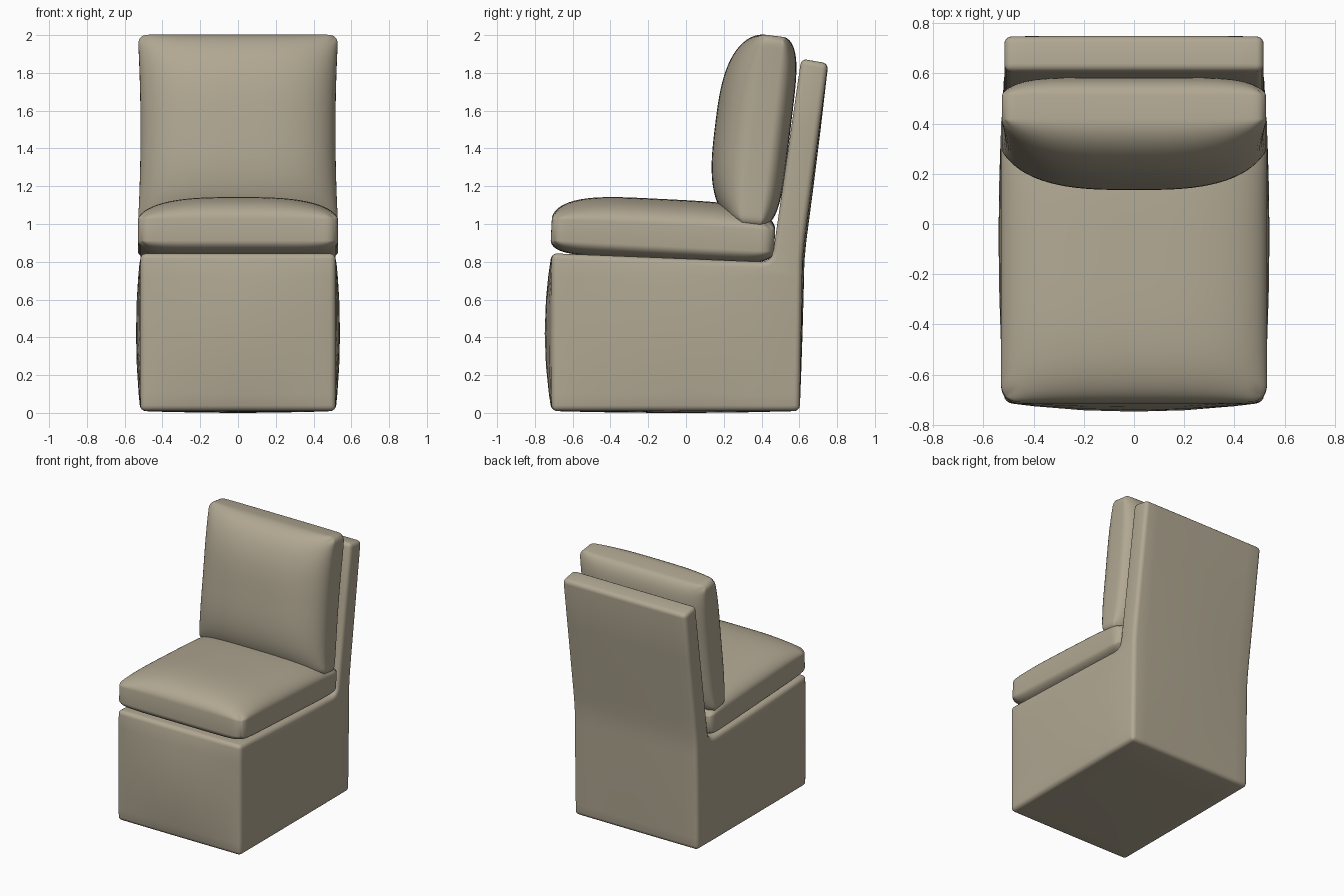
import bpy, bmesh, math
from mathutils import Vector

if "Cube" in bpy.data.objects:
    bpy.data.objects.remove(bpy.data.objects["Cube"])

fabric = bpy.data.materials.new("beige fabric")
fabric.diffuse_color = (0.44, 0.39, 0.29, 1)
fabric.use_nodes = True
fabric.node_tree.nodes["Principled BSDF"].inputs["Base Color"].default_value = fabric.diffuse_color


def finish(bm, name):
    bmesh.ops.recalc_face_normals(bm, faces=bm.faces)
    for f in bm.faces:
        f.smooth = True
    me = bpy.data.meshes.new(name)
    bm.to_mesh(me)
    bm.free()
    me.materials.append(fabric)
    ob = bpy.data.objects.new(name, me)
    bpy.context.collection.objects.link(ob)
    return ob


# Frame: L-shaped side profile extruded across x, softly bulged and bevelled
W = 0.517
profile = [(-0.712, 0.01), (-0.712, 0.845), (0.40, 0.80), (0.43, 0.807),
           (0.452, 0.825), (0.463, 0.86), (0.61, 1.875), (0.752, 1.85),
           (0.637, 1.0), (0.624, 0.9), (0.615, 0.8), (0.602, 0.01)]
bm = bmesh.new()
face = bm.faces.new([bm.verts.new((-W, y, z)) for y, z in profile])
ext = bmesh.ops.extrude_face_region(bm, geom=[face])
bmesh.ops.translate(bm, vec=(2 * W, 0, 0),
                    verts=[g for g in ext["geom"] if isinstance(g, bmesh.types.BMVert)])
cuts = {0: (-0.4, -0.2, 0, 0.2, 0.4),
        1: (-0.6, -0.45, -0.25, -0.05, 0.15, 0.34),
        2: (0.1, 0.25, 0.42, 0.6, 0.72, 1.2, 1.5)}
for axis, places in cuts.items():
    for p in places:
        co, no = Vector((0, 0, 0)), Vector((0, 0, 0))
        co[axis], no[axis] = p, 1
        bmesh.ops.bisect_plane(bm, geom=bm.verts[:] + bm.edges[:] + bm.faces[:],
                               plane_co=co, plane_no=no)


def hump(t, lo, hi):
    s = (2 * t - lo - hi) / (hi - lo)
    return max(0.0, 1 - s * s)


for v in bm.verts:
    x, y, z = v.co
    hx, hy, hz = hump(x, -W, W), hump(y, -0.712, 0.61), hump(z, 0.01, 0.84)
    if abs(x) > W - 0.001:
        v.co.x += math.copysign(0.023 * hy * hz, x)
    if y < -0.70:
        v.co.y -= 0.036 * hx * hz
    if y > 0.6 and abs(y - 0.61) > 0.001:
        v.co.y += 0.012 * hx * hump(z, 0.01, 1.9)
    if z < 0.011:
        v.co.z -= 0.01 * hx * hy
frame = finish(bm, "frame")
bev = frame.modifiers.new("soft edges", "BEVEL")
bev.width = 0.03
bev.segments = 4
bev.limit_method = 'ANGLE'
bev.angle_limit = math.radians(40)
bev.use_clamp_overlap = False


def cushion(name, hx, hy, band, top, bottom, corner, pinch, loc, tilt, N=40):
    """Boxed cushion; top and bottom are (crown, x exponent, y exponent)."""
    bm = bmesh.new()

    def layer(sign, crown, nx, ny):
        rows = []
        for j in range(N + 1):
            v = math.sin(math.pi / 2 * (2 * j / N - 1))
            row = []
            for i in range(N + 1):
                u = math.sin(math.pi / 2 * (2 * i / N - 1))
                h = max(0, (1 - abs(u) ** nx) * (1 - abs(v) ** ny)) ** 0.5
                p = Vector((u * hx, v * hy))
                # round the plan corners
                c = Vector((max(corner - hx, min(hx - corner, p.x)),
                            max(corner - hy, min(hy - corner, p.y))))
                d = p - c
                if d.length > 1e-6:
                    p = c + d * (max(abs(d.x), abs(d.y)) / d.length)
                # waisted sides between the corners
                p.x -= pinch * u * (1 - v * v)
                row.append(bm.verts.new((p.x, p.y, sign * (band + crown * h))))
            rows.append(row)
        for a, b in zip(rows, rows[1:]):
            for i in range(N):
                bm.faces.new((a[i], a[i + 1], b[i + 1], b[i]))
        return (rows[0][:-1] + [r[-1] for r in rows[:-1]]
                + rows[-1][:0:-1] + [r[0] for r in rows[:0:-1]])

    up, low = layer(1, *top), layer(-1, *bottom)
    for k in range(len(up)):
        m = (k + 1) % len(up)
        bm.faces.new((up[k], low[k], low[m], up[m]))
    ob = finish(bm, name)
    ob.location = loc
    ob.rotation_euler.x = math.radians(tilt)
    return ob


# Loose seat and back cushions
cushion("seat_cushion", 0.53, 0.592, 0.057, (0.135, 3, 4), (0.072, 8, 8),
        0.07, 0.0, (0, -0.122, 0.94), -2.9)
cushion("back_cushion", 0.53, 0.508, 0.048, (0.205, 3, 3), (0.098, 6, 5),
        0.05, 0.014, (0, 0.405, 1.492), 83)
